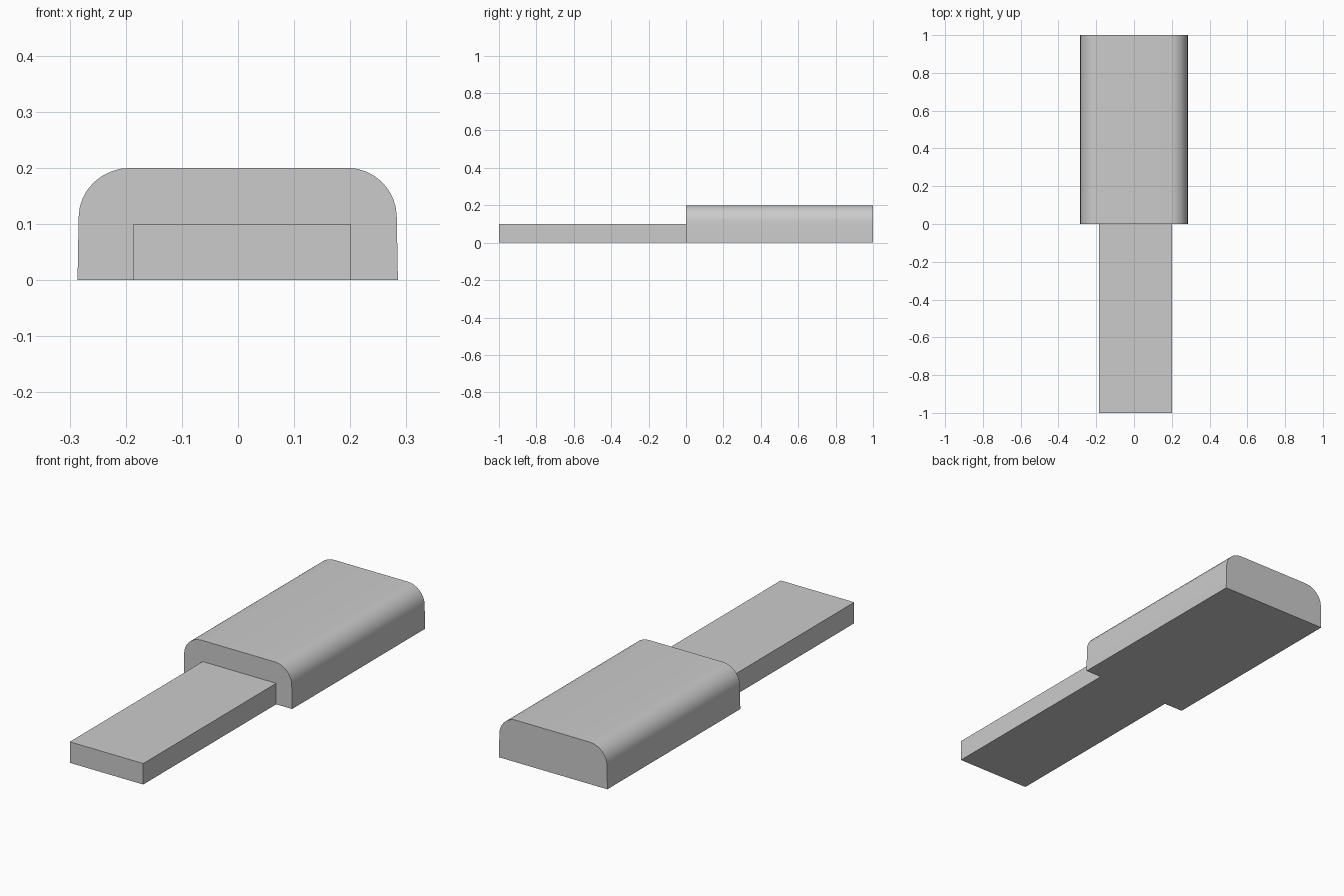
import bpy, bmesh, math

if "Cube" in bpy.data.objects:
    bpy.data.objects.remove(bpy.data.objects["Cube"])

grey = bpy.data.materials.new("plain_grey")
grey.diffuse_color = (0.6, 0.6, 0.6, 1)
grey.use_nodes = True
grey.node_tree.nodes["Principled BSDF"].inputs["Base Color"].default_value = grey.diffuse_color


def extrude_profile(name, profile, y0, y1):
    """Extrude an (x, z) outline along y into a closed solid."""
    bm = bmesh.new()
    face = bm.faces.new([bm.verts.new((x, y0, z)) for x, z in profile])
    ext = bmesh.ops.extrude_face_region(bm, geom=[face], use_keep_orig=True)
    moved = [g for g in ext["geom"] if isinstance(g, bmesh.types.BMVert)]
    bmesh.ops.translate(bm, verts=moved, vec=(0, y1 - y0, 0))
    bmesh.ops.recalc_face_normals(bm, faces=bm.faces)
    mesh = bpy.data.meshes.new(name)
    bm.to_mesh(mesh)
    bm.free()
    mesh.materials.append(grey)
    obj = bpy.data.objects.new(name, mesh)
    bpy.context.collection.objects.link(obj)
    return obj


def corner(cx, cz, rx, rz, start, steps=8):
    """Quarter-ellipse points, counter-clockwise from the start angle."""
    angles = [math.radians(start + 90 * i / steps) for i in range(steps + 1)]
    return [(cx + rx * math.cos(a), cz + rz * math.sin(a)) for a in angles]


# Wide body with two rounded upper edges and slightly flared sides
outline = [(-0.286, 0), (0.285, 0)]
outline += corner(0.195, 0.112, 0.088, 0.088, 0)
outline += corner(-0.192, 0.112, 0.092, 0.088, 90)
body = extrude_profile("body", outline, 0, 1)
bpy.context.view_layer.objects.active = body
body.select_set(True)
bpy.ops.object.shade_smooth_by_angle(angle=math.radians(30))

# Thin flat tongue at the front
extrude_profile("tongue", [(-0.186, 0), (0.201, 0), (0.201, 0.1), (-0.186, 0.1)], -1, 0)
